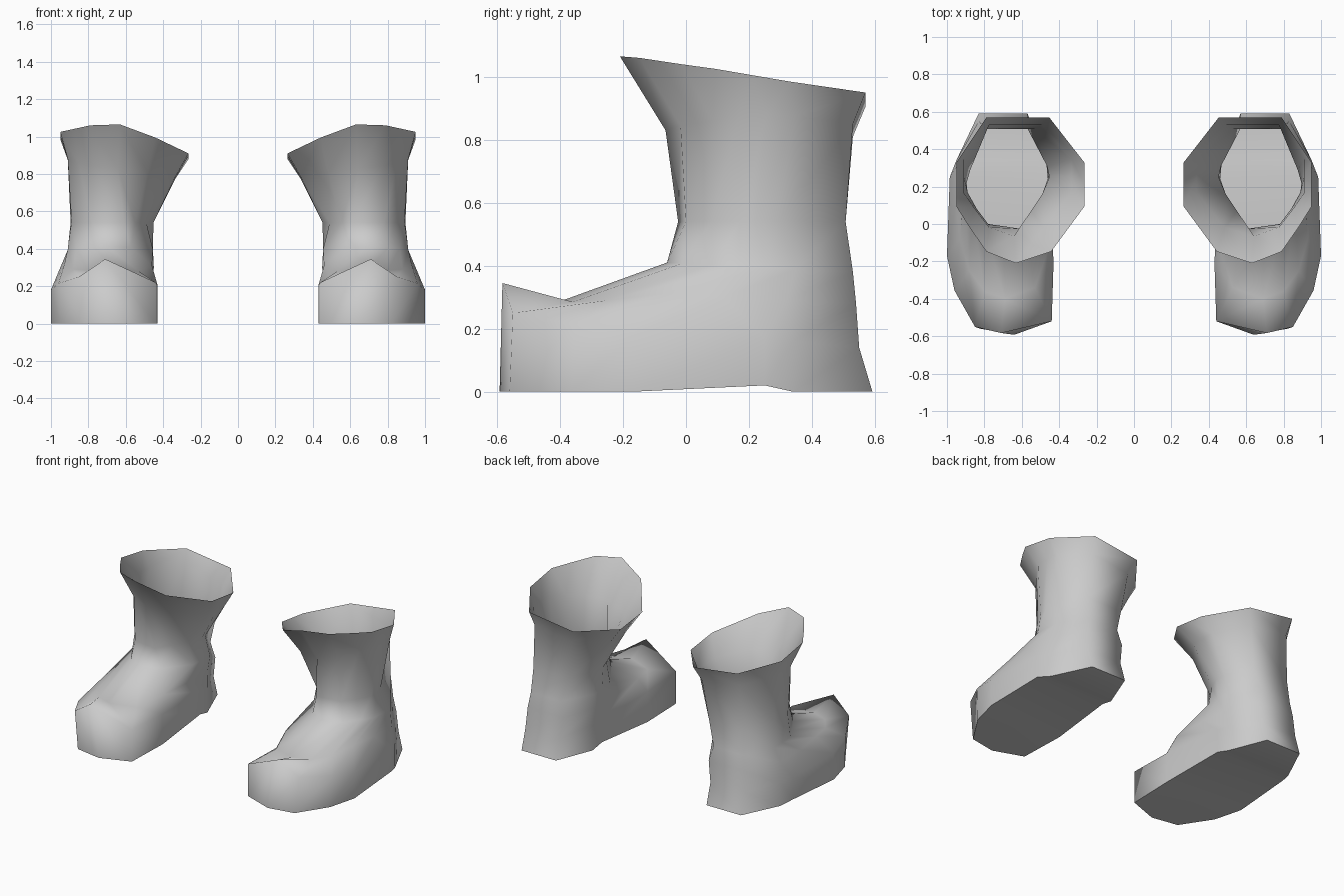
import bpy, bmesh

if "Cube" in bpy.data.objects:
    bpy.data.objects.remove(bpy.data.objects["Cube"])

grey = bpy.data.materials.new("soft_grey")
grey.diffuse_color = (0.6, 0.6, 0.6, 1)
grey.use_nodes = True
grey.node_tree.nodes["Principled BSDF"].inputs["Base Color"].default_value = grey.diffuse_color

# Unit outline of the shaft, from front centre round the outer side
SHAFT = [(-.07, -1), (-.53, -.84), (-.8, -.5), (-1, -.22), (-1, .08), (-1, .38),
         (-.53, 1), (.45, 1), (1, .38), (1, .08), (1, -.22), (.48, -.84)]
# Outline of the foot on the ground, same order
FOOT = [(-.64, -.592), (-.82, -.56), (-.95, -.36), (-1, -.17), (-.985, .25), (-.95, .34),
        (-.83, .592), (-.57, .592), (-.47, .34), (-.46, .25), (-.43, -.2), (-.44, -.52)]
N = len(FOOT)


def shaft_ring(x0, x1, y0, y1, heights):
    """Fit the shaft outline into a box, with one height per point."""
    cx, hx, cy, hy = (x0 + x1) / 2, (x1 - x0) / 2, (y0 + y1) / 2, (y1 - y0) / 2
    return [(cx + u * hx, cy + v * hy, z) for (u, v), z in zip(SHAFT, heights)]


def slope(front, back):
    return [front + (back - front) * (v + 1) / 2 for _, v in SHAFT]


# Ground outline with a slightly raised arch in front of the heel
sole = [(x, y, {4: .02, 9: .025}.get(i, 0)) for i, (x, y) in enumerate(FOOT)]
# Toe cap edge and instep
toe_z = [.345, .25, .215, .18, .17, .16, .14, .14, .17, .18, .205, .22]
toe = [(x, min(y, .55), z) for (x, y), z in zip(FOOT, toe_z)]
toe[0], toe[1], toe[2] = (-.71, -.583, .345), (-.85, -.55, .25), (-.96, -.355, .215)
instep = [(-.69, -.40, .287), (-.80, -.36, .285), (-.88, -.25, .29), (-.93, -.08, .31),
          (-.95, .12, .30), (-.94, .32, .29), (-.82, .54, .28), (-.55, .54, .28),
          (-.455, .32, .29), (-.45, .12, .30), (-.46, -.14, .31), (-.53, -.34, .28)]
# Narrowest part of the leg is nearly six-sided
narrow = [(-.61, -.025), (-.78, 0), (-.84, .08), (-.89, .17), (-.895, .22), (-.875, .29),
          (-.80, .507), (-.53, .507), (-.465, .31), (-.452, .25), (-.49, .16), (-.55, .07)]
rings = [
    sole, toe, instep,
    shaft_ring(-.91, -.455, -.06, .53, slope(.41, .38)),       # ankle
    [(x, y, .54) for x, y in narrow],
    shaft_ring(-.91, -.335, -.065, .53,                        # flare
               [.83, .845, .86, .88, .88, .875, .85, .81, .775, .775, .785, .81]),
    shaft_ring(-.95, -.265, -.21, .57,                         # sloping rim
               [1.065, 1.06, 1.04, 1.025, 1.005, .985, .95, .905, .88, .895, .91, .995]),
]

bm = bmesh.new()
loops = [[bm.verts.new(p) for p in r] for r in rings]
for a, b in zip(loops, loops[1:]):
    for i in range(N):
        j = (i + 1) % N
        bm.faces.new((a[i], b[i], b[j], a[j]))
# Sole strips across the foot
for strip in [(0, 1, 11), (1, 2, 11), (2, 3, 10, 11), (3, 4, 9, 10), (4, 5, 8, 9), (5, 6, 7, 8)]:
    bm.faces.new([loops[0][i] for i in strip])
bmesh.ops.recalc_face_normals(bm, faces=bm.faces)
# The side wall must face away from the shaft
wall = min(bm.faces, key=lambda f: f.calc_center_median().x)
if wall.normal.x > 0:
    bmesh.ops.reverse_faces(bm, faces=bm.faces)
for f in bm.faces:
    f.smooth = True
# Crisp edge round the sole
for i in range(N):
    bm.edges.get((loops[0][i], loops[0][(i + 1) % N])).smooth = False

mesh = bpy.data.meshes.new("boots")
bm.to_mesh(mesh)
bm.free()
mesh.materials.append(grey)
boots = bpy.data.objects.new("boots", mesh)
bpy.context.collection.objects.link(boots)

# Second boot of the pair
mirror = boots.modifiers.new("other_boot", 'MIRROR')
mirror.use_mirror_merge = False
